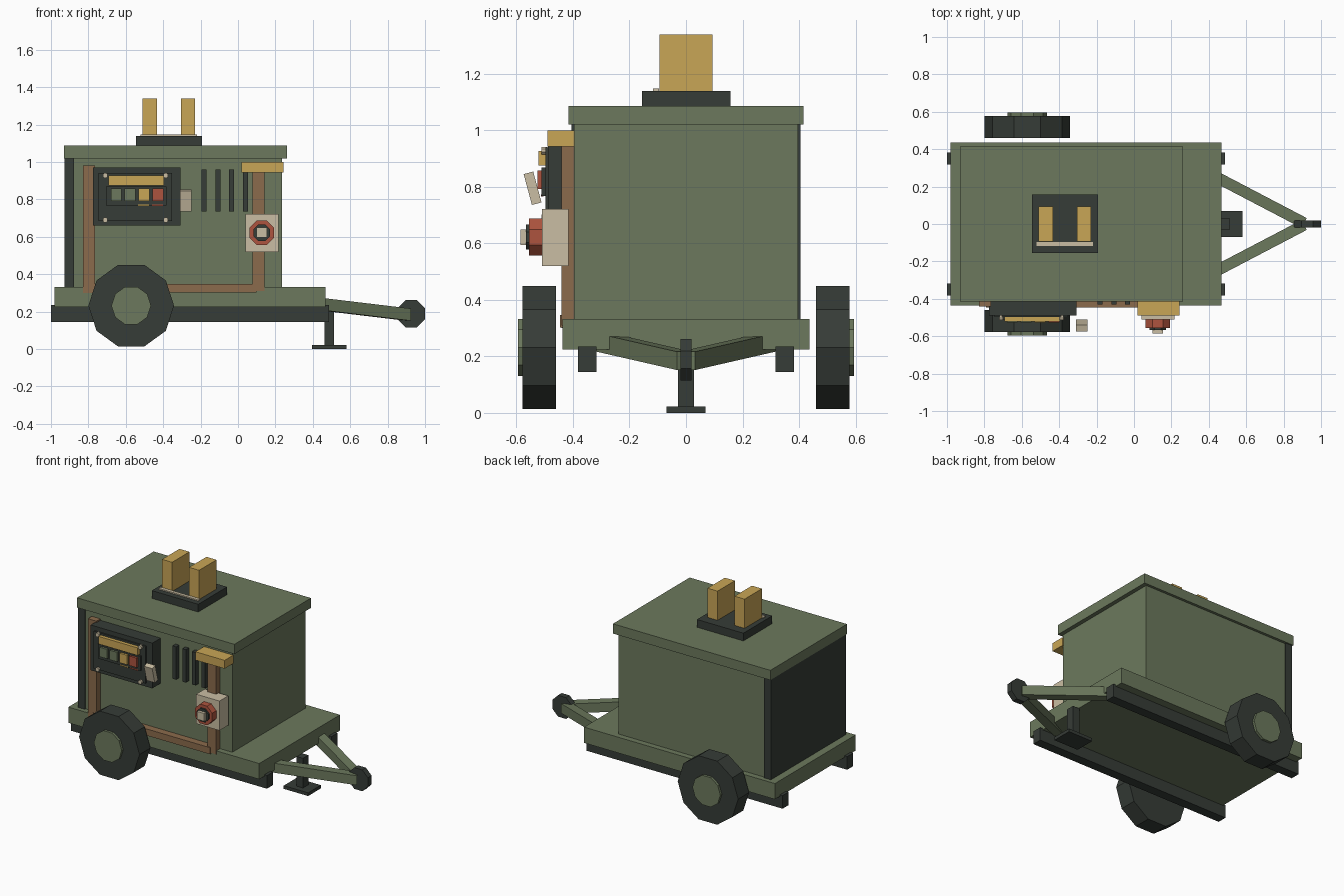
import bpy, math
from mathutils import Vector

if "Cube" in bpy.data.objects:
    bpy.data.objects.remove(bpy.data.objects["Cube"])


def mat(name, rgb):
    m = bpy.data.materials.new(name)
    lin = [((c / 255 + 0.055) / 1.055) ** 2.4 for c in rgb]
    m.diffuse_color = (*lin, 1)
    m.use_nodes = True
    m.node_tree.nodes["Principled BSDF"].inputs["Base Color"].default_value = m.diffuse_color
    return m


GREEN = mat("olive green", (108, 121, 93))
DARK = mat("charcoal", (54, 60, 55))
TAN = mat("brass yellow", (201, 166, 86))
BROWN = mat("copper brown", (139, 107, 76))
CREAM = mat("cream", (202, 190, 163))
RED = mat("red", (174, 84, 62))


def mesh(name, verts, faces, m):
    me = bpy.data.meshes.new(name)
    me.from_pydata(verts, [], faces)
    me.materials.append(m)
    ob = bpy.data.objects.new(name, me)
    bpy.context.collection.objects.link(ob)
    return ob


BOX_FACES = [(0, 1, 3, 2), (4, 6, 7, 5), (0, 4, 5, 1), (2, 3, 7, 6), (0, 2, 6, 4), (1, 5, 7, 3)]


def box(name, x, y, z, m):
    """Box from (min, max) ranges."""
    return mesh(name, [(a, b, c) for a in x for b in y for c in z], BOX_FACES, m)


def disc(name, x, z, r, y, n, m, turn=0.0):
    """Prism with n sides along the y axis."""
    v = [(x + r * math.cos(turn + i * math.tau / n), yy, z + r * math.sin(turn + i * math.tau / n))
         for yy in y for i in range(n)]
    f = [tuple(range(n)), tuple(range(2 * n - 1, n - 1, -1))]
    f += [(i, i + n, (i + 1) % n + n, (i + 1) % n) for i in range(n)]
    return mesh(name, v, f, m)


def beam(name, a, b, w, h, m):
    """Square bar between two points."""
    a, b = Vector(a), Vector(b)
    d = b - a
    side = Vector((d.y, -d.x, 0)).normalized() * w / 2
    up = Vector((0, 0, h / 2))
    v = [p + side * s + up * t for p in (a, b) for s in (-1, 1) for t in (-1, 1)]
    return mesh(name, v, BOX_FACES, m)


# Trailer deck, housing and lid
box("deck", (-0.98, 0.467), (-0.437, 0.437), (0.225, 0.333), GREEN)
box("housing", (-0.88, 0.235), (-0.397, 0.397), (0.333, 1.02), GREEN)
box("rear_panel", (-0.928, -0.877), (-0.406, 0.406), (0.333, 1.02), DARK)
box("lid", (-0.93, 0.263), (-0.415, 0.415), (1.02, 1.087), GREEN)

# Rails, wheels and drawbar, mirrored left and right
for s, side in ((-1, "front"), (1, "back")):
    box(side + "_rail", (-1.0, 0.487), sorted((s * 0.317, s * 0.382)), (0.145, 0.235), DARK)
    disc(side + "_tyre", -0.571, 0.232, 0.229, sorted((s * 0.46, s * 0.578)), 10, DARK)
    disc(side + "_hub", -0.571, 0.232, 0.106, sorted((s * 0.47, s * 0.595)), 10, GREEN)
    beam(side + "_drawbar", (0.35, s * 0.298, 0.251), (0.91, s * 0.005, 0.184), 0.06, 0.065, GREEN)
disc("hitch", 0.926, 0.188, 0.079, (-0.02, 0.02), 8, DARK, math.pi / 8)

# Support leg
box("leg_post", (0.463, 0.513), (-0.029, 0.029), (0.02, 0.225), DARK)
box("leg_foot", (0.395, 0.58), (-0.069, 0.069), (0, 0.022), DARK)

# Roof stacks
box("stack_base", (-0.545, -0.193), (-0.155, 0.157), (1.087, 1.14), DARK)
for i, x in enumerate((-0.51, -0.305)):
    box(f"stack_{i + 1}", (x, x + 0.076), (-0.094, 0.094), (1.14, 1.34), TAN)
box("stack_strip", (-0.52, -0.22), (-0.117, -0.095), (1.14, 1.148), CREAM)

# Conduit on the front face
box("conduit_left", (-0.83, -0.765), (-0.44, -0.39), (0.30, 0.98), BROWN)
box("conduit_right", (0.077, 0.142), (-0.44, -0.39), (0.31, 0.96), BROWN)
box("conduit_bottom", (-0.79, 0.1), (-0.446, -0.39), (0.302, 0.347), BROWN)

# Vent slots
for i in range(4):
    x = -0.195 + i * 0.0735
    box(f"vent_{i + 1}", (x, x + 0.027), (-0.43, -0.39), (0.735, 0.96), DARK)

# Control panel
box("panel_body", (-0.775, -0.308), (-0.488, -0.395), (0.66, 0.97), DARK)
box("panel_plate", (-0.745, -0.352), (-0.498, -0.485), (0.685, 0.94), DARK)
box("panel_display", (-0.692, -0.395), (-0.522, -0.495), (0.875, 0.927), TAN)
box("button_strip", (-0.705, -0.383), (-0.511, -0.495), (0.768, 0.868), DARK)
for i, m in enumerate((GREEN, GREEN, TAN, RED)):
    x = -0.68 + i * 0.0745
    box(f"button_{i + 1}", (x, x + 0.057), (-0.526, -0.505), (0.792, 0.857), m)
for i, m in enumerate((TAN, RED)):
    x = -0.535 + i * 0.075
    box(f"label_{i + 1}", (x, x + 0.06), (-0.513, -0.505), (0.765, 0.773), m)
for i, x in enumerate((-0.71, -0.386)):
    for j, z in enumerate((0.69, 0.928)):
        disc(f"panel_bolt_{i}{j}", x, z, 0.014, (-0.512, -0.49), 8, CREAM, math.pi / 8)

# Tilted lever beside the panel
lever = box("lever", (-0.031, 0.031), (-0.0175, 0.0175), (-0.0565, 0.0565), CREAM)
lever.location = (-0.28, -0.543, 0.795)
lever.rotation_euler = (math.radians(15), 0, 0)

# Junction box and rotary switch
box("conduit_cap", (0.02, 0.242), (-0.49, -0.395), (0.943, 1.0), TAN)
box("switch_box", (0.04, 0.217), (-0.51, -0.415), (0.52, 0.722), CREAM)
disc("switch_ring", 0.127, 0.622, 0.071, (-0.555, -0.505), 8, RED, math.pi / 8)
disc("switch_collar", 0.127, 0.622, 0.048, (-0.566, -0.55), 8, DARK, math.pi / 8)
box("switch_knob", (0.1, 0.154), (-0.586, -0.56), (0.595, 0.649), CREAM)

# Make all face normals point outwards
import bmesh
for ob in bpy.context.collection.objects:
    bm = bmesh.new()
    bm.from_mesh(ob.data)
    bmesh.ops.recalc_face_normals(bm, faces=bm.faces)
    bm.to_mesh(ob.data)
    bm.free()
